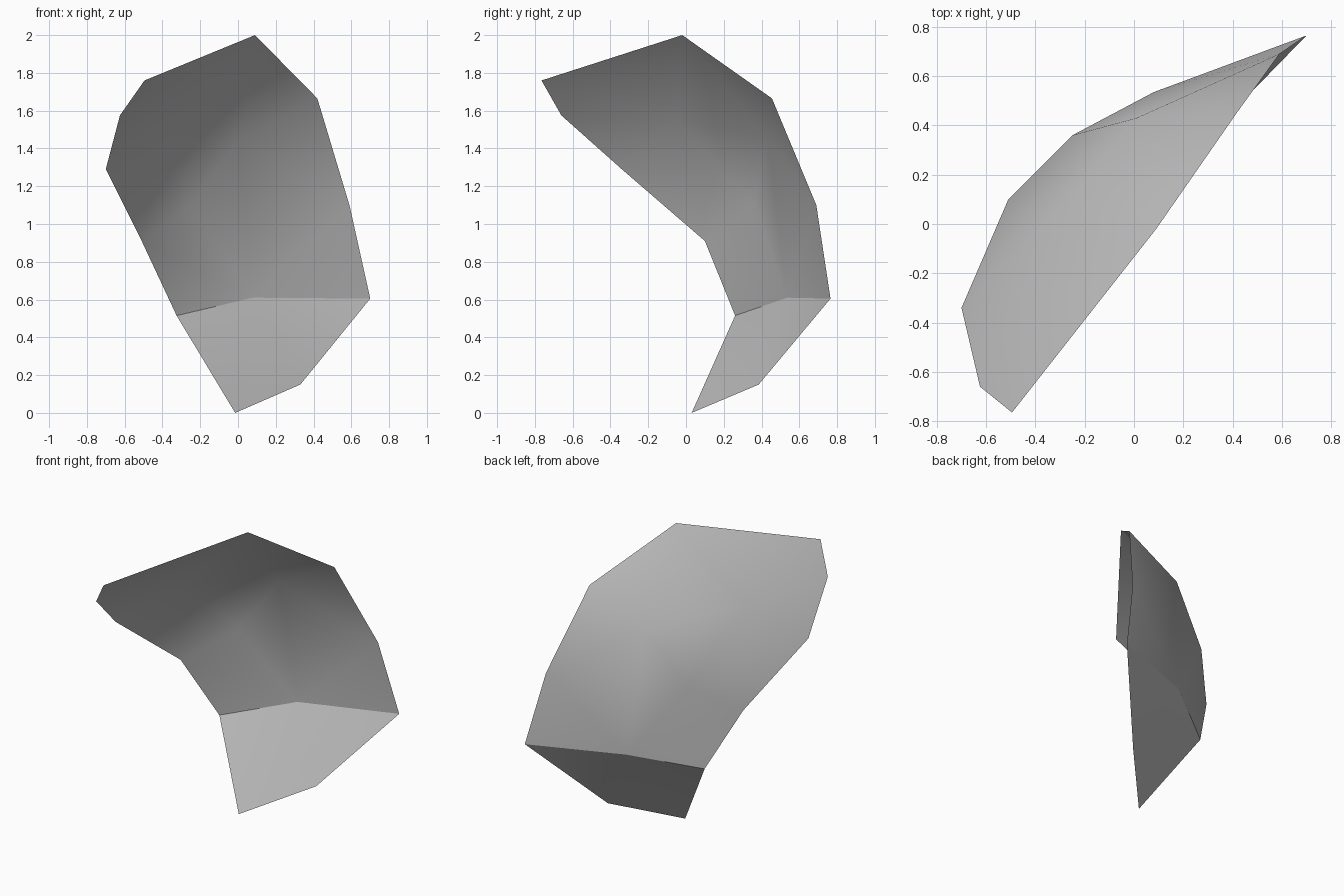
import bpy
import bmesh
import math

# Remove the default cube
cube = bpy.data.objects.get("Cube")
if cube:
    bpy.data.objects.remove(cube, do_unlink=True)

# One neutral grey material
grey = bpy.data.materials.new("neutral grey")
grey.use_nodes = True
colour = (0.5, 0.5, 0.5, 1.0)
grey.diffuse_color = colour
bsdf = next(n for n in grey.node_tree.nodes if n.type == 'BSDF_PRINCIPLED')
bsdf.inputs["Base Color"].default_value = colour
bsdf.inputs["Roughness"].default_value = 0.8

# Corners of the curved shard: outer rim, then the four inner bend points
POINTS = {
    "A": (0.09, -0.02, 2.00), "B": (0.42, 0.455, 1.665),
    "C": (0.59, 0.69, 1.10), "D": (0.70, 0.765, 0.605),
    "E": (0.33, 0.385, 0.15), "F": (-0.015, 0.03, 0.00),
    "G": (-0.325, 0.26, 0.515), "H": (-0.51, 0.10, 0.91),
    "I": (-0.70, -0.34, 1.29), "J": (-0.625, -0.66, 1.575),
    "K": (-0.495, -0.765, 1.76),
    "P": (0.08, 0.535, 0.61), "Q": (-0.25, 0.36, 1.10),
    "R": (0.01, 0.43, 1.46), "S": (-0.41, -0.05, 1.545),
}

# Each bend point carries a fan of triangles along a ring of neighbours
FANS = {"P": "GFEDCRQHG", "Q": "RSH", "R": "CBAS", "S": "AKJIH"}

bm = bmesh.new()
verts = {name: bm.verts.new(co) for name, co in POINTS.items()}
for hub, ring in FANS.items():
    for a, b in zip(ring, ring[1:]):
        # wound so that the convex rear side faces outwards
        bm.faces.new((verts[hub], verts[b], verts[a]))

mesh = bpy.data.meshes.new("curved_shard")
bm.to_mesh(mesh)
bm.free()
mesh.materials.append(grey)

shard = bpy.data.objects.new("curved_shard", mesh)
bpy.context.collection.objects.link(shard)

# Soft shading with the strong folds kept crisp
bpy.ops.object.select_all(action='DESELECT')
shard.select_set(True)
bpy.context.view_layer.objects.active = shard
bpy.ops.object.shade_smooth_by_angle(angle=math.radians(30))
